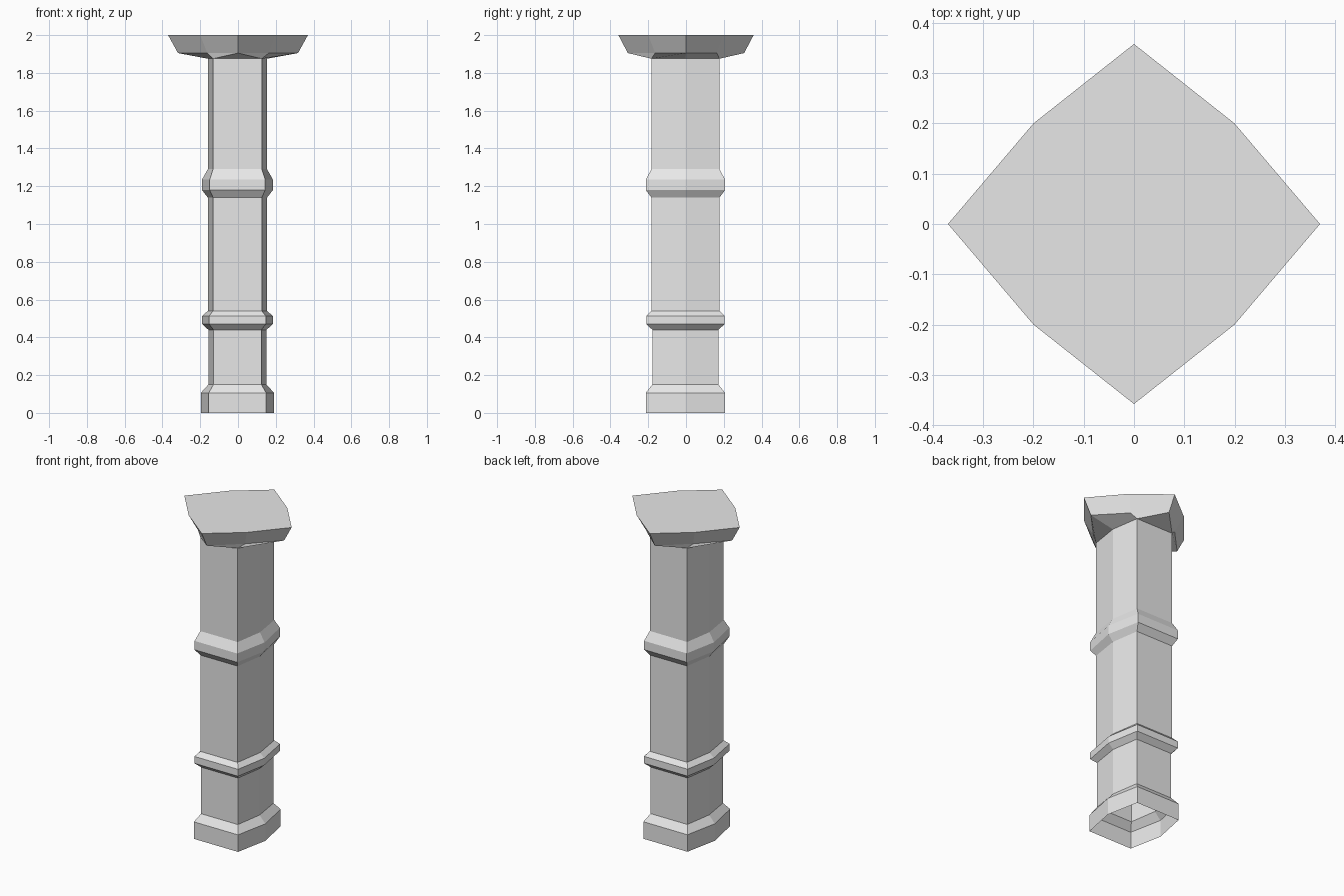
import bpy
import bmesh

cube = bpy.data.objects.get("Cube")
if cube:
    bpy.data.objects.remove(cube, do_unlink=True)

# Single stone colour
stone = bpy.data.materials.new("light grey stone")
stone.use_nodes = True
colour = (0.8, 0.8, 0.8, 1)
stone.diffuse_color = colour
stone.node_tree.nodes["Principled BSDF"].inputs["Base Color"].default_value = colour

OFFSET = -0.003  # the shaft sits slightly off the capital's centre


def hexagon(bm, z, cx, cy, side):
    """Six-sided section: flat front and back, shallow point on each side."""
    points = [(cx, -cy), (side, 0), (cx, cy), (-cx, cy), (-side, 0), (-cx, -cy)]
    return [bm.verts.new((x + OFFSET, y + OFFSET, z)) for x, y in points]


def octagon(bm, z, x, y, corner):
    """Eight-sided section of the capital, starting at the front right corner."""
    c = corner
    points = [(c, -c), (x, 0), (c, c), (0, y), (-c, c), (-x, 0), (-c, -c), (0, -y)]
    return [bm.verts.new((px, py, z)) for px, py in points]


def bridge(bm, lower, upper):
    n = len(lower)
    for i in range(n):
        j = (i + 1) % n
        bm.faces.new((lower[i], lower[j], upper[j], upper[i]))


def finish(bm, name):
    mesh = bpy.data.meshes.new(name)
    bm.to_mesh(mesh)
    bm.free()
    mesh.materials.append(stone)
    obj = bpy.data.objects.new(name, mesh)
    bpy.context.collection.objects.link(obj)


# Section sizes: corner x, corner y, side x
BASE = (0.152, 0.21, 0.194)
LOWER = (0.127, 0.175, 0.154)
BAND = (0.15, 0.207, 0.187)
UPPER = (0.129, 0.18, 0.157)
WIDE_BAND = (0.147, 0.21, 0.188)

# Hollow shaft with plinth and two bands, open underneath
profile = [
    (0, BASE), (0.106, BASE), (0.15, LOWER),
    (0.44, LOWER), (0.47, BAND), (0.513, BAND), (0.54, UPPER),
    (1.14, UPPER), (1.18, WIDE_BAND), (1.235, WIDE_BAND), (1.29, UPPER),
    (1.875, UPPER),
]
bm = bmesh.new()
rings = [hexagon(bm, z, *size) for z, size in profile]
for lower, upper in zip(rings, rings[1:]):
    bridge(bm, lower, upper)
finish(bm, "column_shaft")

# Capital: faceted underside, flared rim and flat top
bm = bmesh.new()
neck = hexagon(bm, 1.875, *UPPER)
rim = octagon(bm, 1.905, 0.318, 0.308, 0.163)
top = octagon(bm, 2.0, 0.37, 0.358, 0.2)
bridge(bm, rim, top)
bm.faces.new(top)

# Neck points are matched to rim points; front and back rim points fan out
match = [0, 1, 2, 4, 5, 6]
for i in range(6):
    a, b = neck[i], neck[(i + 1) % 6]
    r, s = match[i], match[(i + 1) % 6]
    if i in (2, 5):
        middle = rim[r + 1]
        bm.faces.new((a, middle, rim[r]))
        bm.faces.new((a, b, middle))
        bm.faces.new((b, rim[s], middle))
    else:
        bm.faces.new((a, b, rim[s], rim[r]))
bmesh.ops.recalc_face_normals(bm, faces=bm.faces)
finish(bm, "column_capital")
